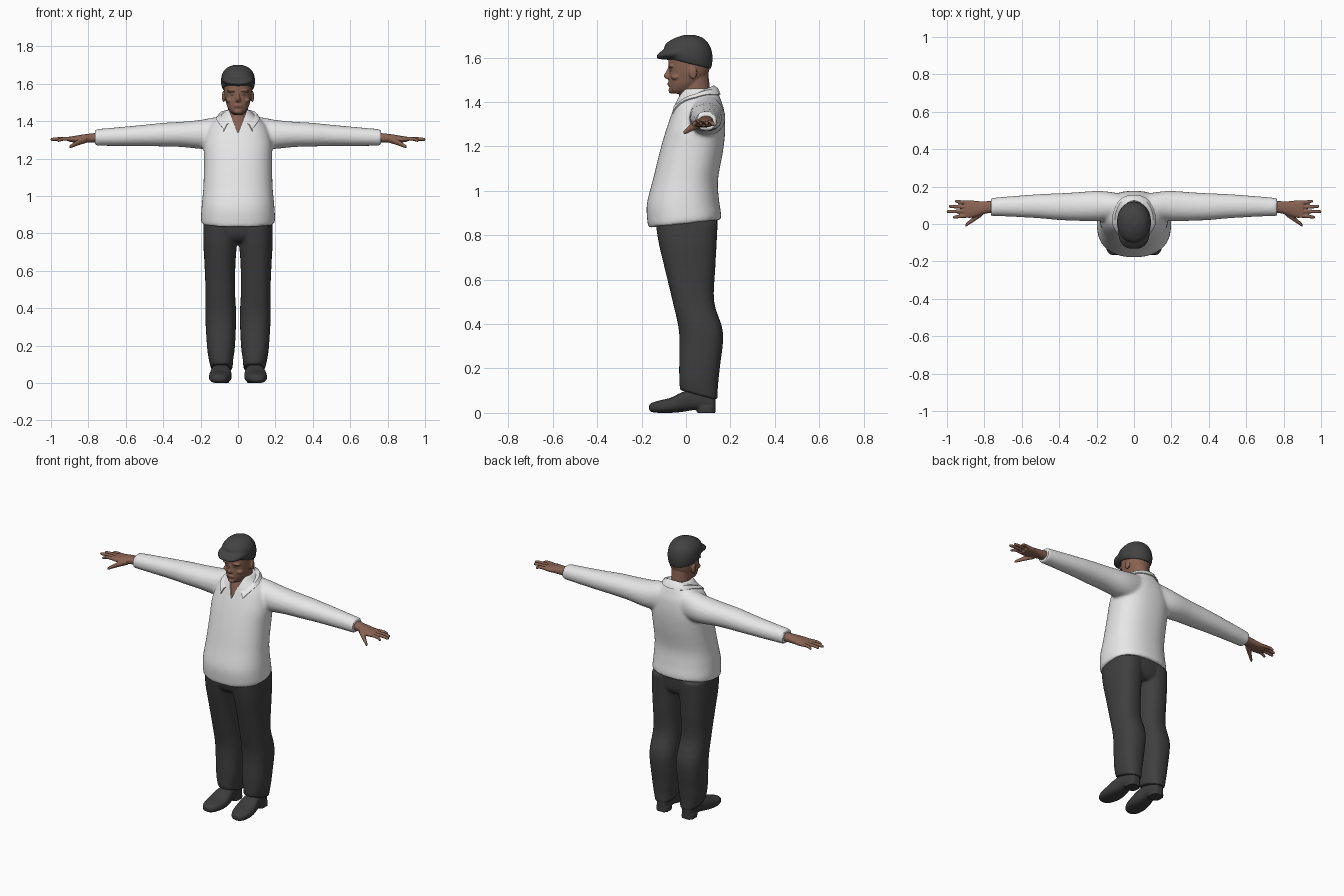
import bpy, bmesh, math
from mathutils import Vector

if "Cube" in bpy.data.objects:
    bpy.data.objects.remove(bpy.data.objects["Cube"])


def material(name, rgb):
    m = bpy.data.materials.new(name)
    m.diffuse_color = (*rgb, 1)
    m.use_nodes = True
    m.node_tree.nodes["Principled BSDF"].inputs["Base Color"].default_value = m.diffuse_color
    return m


SHIRT = material("white cloth", (0.80, 0.80, 0.80))
PANTS = material("charcoal cloth", (0.050, 0.050, 0.050))
CAP = material("dark grey wool", (0.055, 0.055, 0.055))
SHOE = material("black leather", (0.045, 0.045, 0.045))
SKIN = material("skin", (0.25, 0.125, 0.085))
LIPS = material("lips", (0.20, 0.075, 0.06))
HAIR = material("eyebrow brown", (0.05, 0.03, 0.022))
EYE = material("eye grey", (0.11, 0.08, 0.07))


def loft(bm, axis, stations, e=2.0, mirror=False, n=32, sub=4):
    """Closed tube along an axis. Station: (t, a0, a1, b0, b1[, tilt])."""
    st = [Vector(tuple(s) + (0.0,) * (6 - len(s))) for s in stations]
    path = []
    for i in range(len(st) - 1):  # smooth interpolation between stations
        p0, p1, p2, p3 = st[max(i - 1, 0)], st[i], st[i + 1], st[min(i + 2, len(st) - 1)]
        for k in range(sub):
            u = k / sub
            path.append(0.5 * (2 * p1 + (p2 - p0) * u + (2 * p0 - 5 * p1 + 4 * p2 - p3) * u * u
                               + (3 * p1 - p0 - 3 * p2 + p3) * u ** 3))
    path.append(st[-1])
    for sx in ((1, -1) if mirror else (1,)):
        rings = []
        for t, a0, a1, b0, b1, tilt in path:
            ring = []
            for j in range(n):
                c, s = math.cos(2 * math.pi * j / n), math.sin(2 * math.pi * j / n)
                a = (a0 + a1) / 2 + (a1 - a0) / 2 * math.copysign(abs(c) ** (2 / e), c)
                db = (b1 - b0) / 2 * math.copysign(abs(s) ** (2 / e), s)
                b, tt = (b0 + b1) / 2 + db, t + tilt * db
                x, y, z = {'x': (tt, a, b), 'y': (a, tt, b), 'z': (a, b, tt)}[axis]
                ring.append(bm.verts.new((x * sx, y, z)))
            rings.append(ring)
        for r, q in zip(rings, rings[1:]):
            for j in range(n):
                bm.faces.new((r[j], r[(j + 1) % n], q[(j + 1) % n], q[j]))
        bm.faces.new(rings[0])
        bm.faces.new(rings[-1])


def blob(bm, x, y, z, rx, ry, rz, mirror=False):
    """Ellipsoid lump."""
    k = [math.radians(d) for d in (-85, -60, -30, 0, 30, 60, 85)]
    loft(bm, 'z', [(z + rz * math.sin(a), x - rx * math.cos(a), x + rx * math.cos(a),
                    y - ry * math.cos(a), y + ry * math.cos(a)) for a in k], 2, mirror, 16, 2)


def finish(name, bm, mat, voxel=0, smooth=4, cutter=None, angle=45):
    """Make the object; voxel fuses overlapping shells into one skin."""
    bmesh.ops.recalc_face_normals(bm, faces=bm.faces)
    me = bpy.data.meshes.new(name)
    bm.to_mesh(me)
    bm.free()
    ob = bpy.data.objects.new(name, me)
    bpy.context.collection.objects.link(ob)
    if voxel:
        r = ob.modifiers.new("fuse", 'REMESH')
        r.mode, r.voxel_size = 'VOXEL', voxel
        s = ob.modifiers.new("relax", 'SMOOTH')
        s.factor, s.iterations = 0.5, smooth
    if cutter:
        b = ob.modifiers.new("cut", 'BOOLEAN')
        b.operation, b.object, b.solver = 'DIFFERENCE', cutter, 'EXACT'
    if ob.modifiers:
        dg = bpy.context.evaluated_depsgraph_get()
        me = bpy.data.meshes.new_from_object(ob.evaluated_get(dg))
        ob.modifiers.clear()
        ob.data = me
    me.materials.clear()
    me.materials.append(mat)
    me.shade_smooth()
    me.set_sharp_from_angle(angle=math.radians(angle))
    bpy.context.view_layer.update()
    return ob


# Wedge that opens the shirt at the throat
bm = bmesh.new()
tri = [bm.verts.new(p) for p in ((0, -0.3, 1.335), (0.055, -0.3, 1.48), (-0.055, -0.3, 1.48))]
ext = bmesh.ops.extrude_face_region(bm, geom=[bm.faces.new(tri)])
bmesh.ops.translate(bm, vec=(0, 0.31, 0), verts=[v for v in ext["geom"] if isinstance(v, bmesh.types.BMVert)])
wedge = finish("throat_cutter", bm, SHIRT)
wedge.hide_render = True

# Shirt: torso and sleeves
bm = bmesh.new()
loft(bm, 'z', [(z, -r, r, f, b, k) for z, r, f, b, k in (
    (0.852, .194, -.168, .157, .11), (0.88, .198, -.174, .158, .10), (0.95, .194, -.176, .149, .05),
    (1.05, .185, -.149, .144, 0), (1.18, .182, -.117, .167, 0), (1.28, .182, -.088, .177, 0),
    (1.36, .160, -.060, .172, 0), (1.40, .130, -.045, .160, 0), (1.44, .082, -.028, .145, 0),
    (1.46, .068, -.015, .125, 0))], 2.3, n=48)
loft(bm, 'x', [(.06, .03, .16, 1.26, 1.43), (.13, .02, .172, 1.25, 1.42), (.20, .015, .177, 1.252, 1.407),
               (.30, .017, .170, 1.262, 1.397), (.40, .021, .164, 1.265, 1.391), (.50, .030, .160, 1.267, 1.381),
               (.65, .039, .149, 1.268, 1.367), (.765, .043, .139, 1.269, 1.357)], 2.1, True)
shirt = finish("shirt", bm, SHIRT, 0.009, 5, wedge)
bpy.data.objects.remove(wedge)

# Folded collar, its lower edge laid on the shirt
bm = bmesh.new()
rows = []
for i in range(49):
    t = i / 24 - 1
    a = math.radians(150 * t)
    s, c = math.sin(a), math.cos(a)
    top = Vector((.068 * s, .042 + .083 * c, 1.435 + .040 * c))
    low = Vector((.10 * s, .045 + .10 * c, 1.40 + .03 * c))
    low = low.lerp(Vector((math.copysign(.082, t), -.075, 1.352)), max(0, (abs(t) - .6) / .4))
    hit, co, nor, _ = shirt.closest_point_on_mesh(low)
    low = co + nor * .008
    mid = (top + low) / 2 + Vector((s * .01, c * .006 - .003, .008))
    rows.append([bm.verts.new(p) for p in (top, mid, low)])
for r, q in zip(rows, rows[1:]):
    for k in (0, 1):
        bm.faces.new((r[k], r[k + 1], q[k + 1], q[k]))
bmesh.ops.recalc_face_normals(bm, faces=bm.faces)
bmesh.ops.solidify(bm, geom=bm.faces[:], thickness=.006)
finish("collar", bm, SHIRT)

# Trousers: legs and hips
bm = bmesh.new()
loft(bm, 'z', [(.080, .029, .145, -.027, .142, -.27), (.13, .025, .157, -.030, .144, -.1),
               (.20, .016, .166, -.031, .152), (.36, .010, .175, -.031, .167), (.50, .016, .174, -.060, .127),
               (.65, .013, .180, -.096, .132), (.76, .004, .186, -.122, .138), (.86, .0, .184, -.138, .143)],
     2.4, True)
loft(bm, 'z', [(.755, -.12, .12, -.09, .11), (.79, -.17, .17, -.122, .135), (.88, -.183, .183, -.14, .143)], 2.4)
finish("trousers", bm, PANTS, 0.008, 4)

# Shoes with heels
bm = bmesh.new()
loft(bm, 'y', [(-.166, .085, .118, .012, .034), (-.155, .064, .137, .004, .045), (-.12, .045, .152, .0, .056),
               (-.07, .034, .155, .0, .068), (-.02, .036, .148, .004, .092), (.03, .045, .135, .012, .105),
               (.09, .050, .126, .015, .10), (.122, .058, .118, .015, .085), (.132, .07, .106, .02, .07)], 2.6, True)
loft(bm, 'z', [(.0, .048, .128, .05, .134), (.03, .048, .128, .045, .132)], 2.8, True)
finish("shoes", bm, SHOE, 0.005, 3)

# Head, neck, ears and facial features
bm = bmesh.new()
loft(bm, 'z', [(z, -r, r, f, b) for z, r, f, b in (
    (1.437, .024, -.058, .0), (1.452, .042, -.072, .03), (1.48, .058, -.076, .06), (1.51, .067, -.077, .09),
    (1.535, .073, -.075, .103), (1.57, .076, -.079, .108), (1.60, .076, -.077, .108), (1.64, .066, -.06, .09))], 2.2)
loft(bm, 'z', [(z, -r, r, f, b) for z, r, f, b in (
    (1.31, .08, -.058, .11), (1.36, .07, -.052, .115), (1.42, .058, -.034, .112), (1.46, .055, -.02, .108),
    (1.53, .055, .0, .10))])
loft(bm, 'z', [(1.502, -.011, .011, -.086, -.05), (1.508, -.016, .016, -.094, -.05), (1.518, -.014, .014, -.101, -.05),
               (1.535, -.009, .009, -.091, -.05), (1.556, -.008, .008, -.081, -.05)], 2, n=16)
blob(bm, 0, -.066, 1.452, .022, .013, .014)
blob(bm, 0, -.070, 1.481, .025, .014, .012)
blob(bm, .032, -.066, 1.561, .028, .014, .008, True)
blob(bm, .045, -.045, 1.512, .020, .022, .014, True)
blob(bm, .077, .032, 1.532, .009, .018, .030, True)
head = finish("head", bm, SKIN, 0.004, 3)


def patch(name, x, z, w, h, mat, slope=0.0):
    """Thin coloured oval laid on the face."""
    bm = bmesh.new()
    for sx in ((1, -1) if x else (1,)):
        def on_face(px, pz):
            return bm.verts.new(head.ray_cast((px, -.4, pz), (0, 1, 0))[1] + Vector((0, -.0018, 0)))
        rings = [[on_face(sx * (x + k * w * math.cos(a)), z + k * (h * math.sin(a) + slope * w * math.cos(a)))
                  for a in [math.pi * j / 10 for j in range(20)]] for k in (1, .5)]
        for j in range(20):
            bm.faces.new([rings[0][j], rings[0][j - 1], rings[1][j - 1], rings[1][j]])
        bm.faces.new(rings[1])
    finish(name, bm, mat)


patch("eyes", .031, 1.540, .013, .005, EYE)
patch("eyebrows", .034, 1.561, .020, .0035, HAIR, .1)
patch("lips", 0, 1.481, .022, .006, LIPS)

# Flat cap: crown and peak
bm = bmesh.new()
loft(bm, 'z', [(1.573, -.083, .083, -.084, .112, -.25), (1.60, -.090, .090, -.098, .118, -.25),
               (1.63, -.090, .090, -.097, .119, -.18), (1.66, -.081, .081, -.085, .108, -.08),
               (1.687, -.058, .058, -.052, .078), (1.701, -.022, .022, -.012, .042)], 2.1)
loft(bm, 'y', [(-.131, -.03, .03, 1.598, 1.609), (-.118, -.055, .055, 1.593, 1.623),
               (-.085, -.078, .078, 1.590, 1.645), (-.03, -.086, .086, 1.585, 1.66)], 2.2)
finish("flat_cap", bm, CAP, 0.005, 4)

# Hands: palm, four fingers, thumb
bm = bmesh.new()
loft(bm, 'x', [(.73, .056, .124, 1.285, 1.341), (.78, .058, .122, 1.286, 1.335), (.83, .044, .122, 1.286, 1.329),
               (.87, .033, .126, 1.286, 1.322), (.905, .034, .126, 1.290, 1.317)], 2.3, True)
for y0, y1, tip, z1 in ((.045, .036, .968, 1.297), (.068, .066, 1.002, 1.303), (.091, .094, .990, 1.303),
                        (.114, .122, .958, 1.299)):
    loft(bm, 'x', [(x, y - r, y + r, z - r, z + r) for x, y, z, r in (
        (.87, y0, 1.304, .011), ((.9 + tip) / 2, (y0 + y1) / 2, 1.306, .0098),
        (tip - .008, y1, z1, .0085), (tip, y1, z1, .004))], 2, True, 14)
loft(bm, 'x', [(x, y - r, y + r, z - r, z + r) for x, y, z, r in (
    (.81, .062, 1.302, .018), (.85, .032, 1.288, .016), (.88, .009, 1.273, .012),
    (.897, -.004, 1.264, .009), (.902, -.008, 1.262, .004))], 2, True, 16)
finish("hands", bm, SKIN, 0.004, 2)
